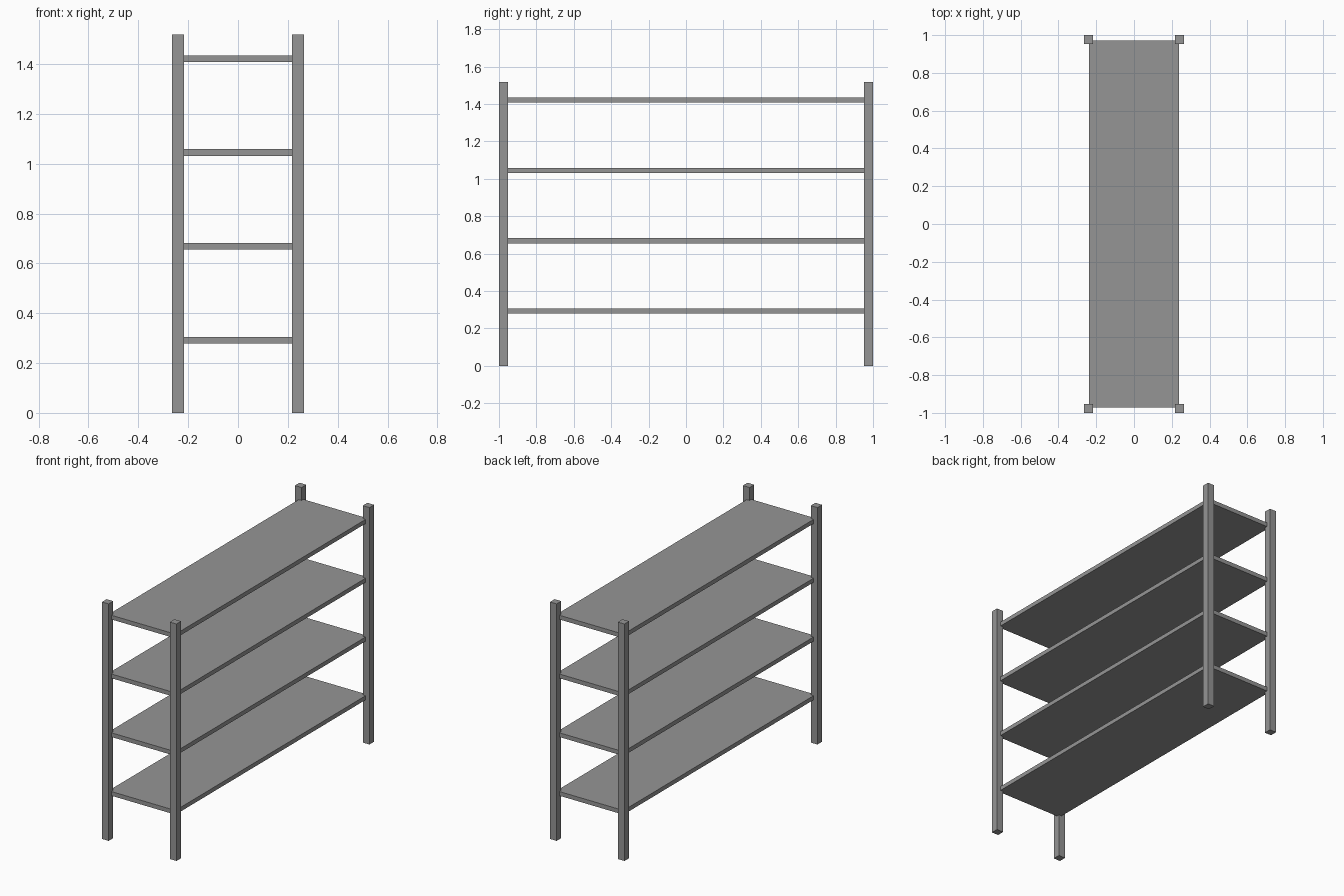
import bpy

cube = bpy.data.objects.get("Cube")
if cube:
    bpy.data.objects.remove(cube, do_unlink=True)

# Single grey finish
grey = bpy.data.materials.new("grey_metal")
grey.use_nodes = True
colour = (0.3, 0.3, 0.3, 1)
grey.diffuse_color = colour
grey.node_tree.nodes["Principled BSDF"].inputs["Base Color"].default_value = colour


def box(name, centre, size):
    bpy.ops.mesh.primitive_cube_add(size=1, location=centre)
    obj = bpy.context.object
    obj.name = name
    obj.scale = size
    bpy.ops.object.transform_apply(location=False, rotation=False, scale=True)
    obj.data.materials.append(grey)
    return obj


POST, HEIGHT = 0.047, 1.518
HALF_X, HALF_Y = 0.264, 1.0

# Four square corner posts
for x_side, x_name in ((1, "left"), (-1, "right")):
    for y_side, y_name in ((-1, "front"), (1, "back")):
        box(f"{y_name}_{x_name}_post",
            (x_side * (HALF_X - POST / 2), y_side * (HALF_Y - POST / 2), HEIGHT / 2),
            (POST, POST, HEIGHT))

# Four evenly spaced shelves, their corners set into the posts
for i in range(4):
    box(f"shelf_{i + 1}", (0, 0, 0.292 + 0.3765 * i), (0.474, 1.944, 0.027))
